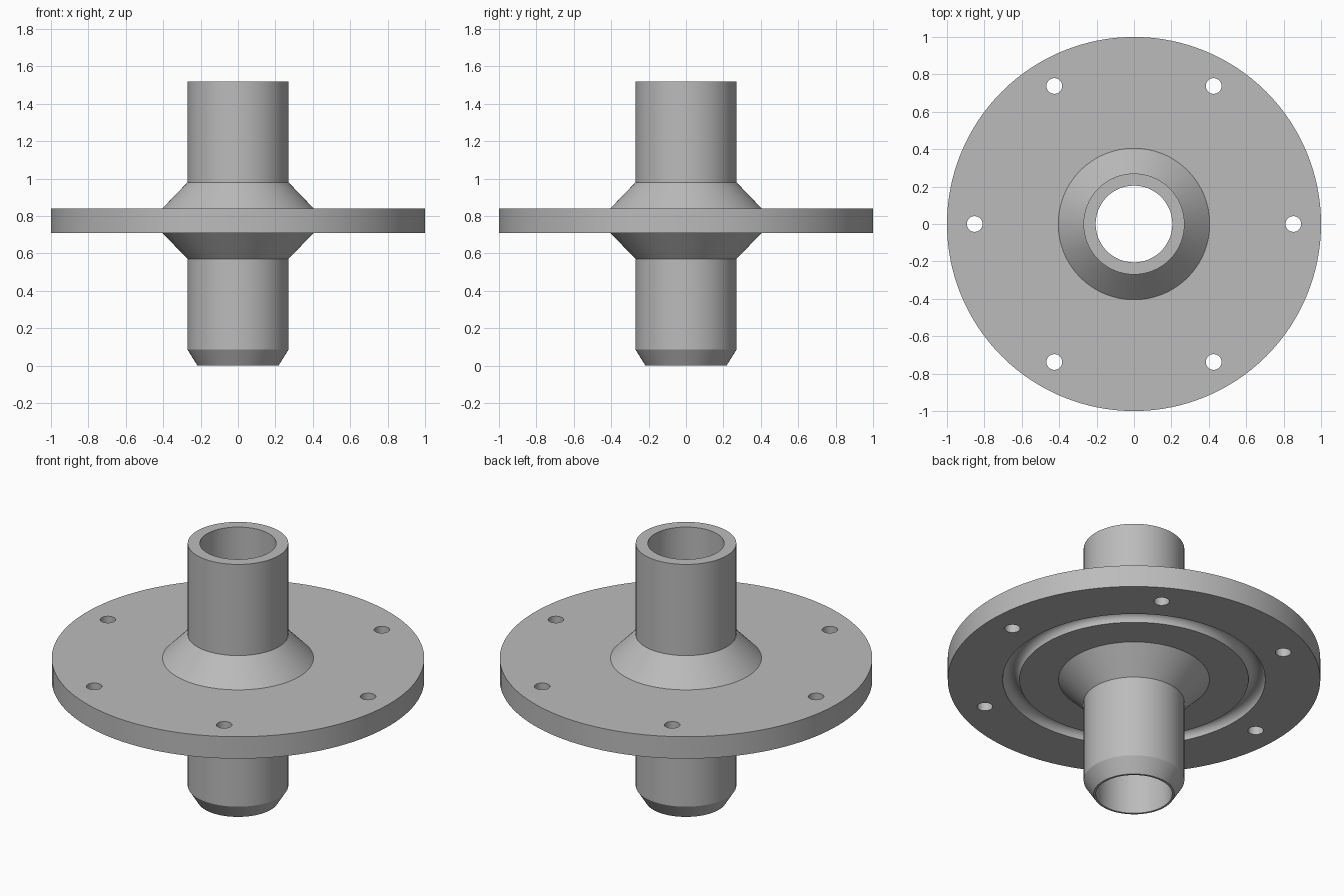
import bpy
import bmesh
from math import pi, cos, sin, radians
from mathutils import Matrix, Vector

if "Cube" in bpy.data.objects:
    bpy.data.objects.remove(bpy.data.objects["Cube"], do_unlink=True)

SEGMENTS = 128
BORE, TUBE, CONE, RIM = 0.205, 0.27, 0.405, 1.0
FLANGE_LOW, FLANGE_HIGH, HEIGHT = 0.71, 0.84, 1.52
GROOVE_MID, GROOVE_R = 0.66, 0.045

# Grey metal
metal = bpy.data.materials.new("grey_metal")
metal.use_nodes = True
metal.diffuse_color = (0.5, 0.5, 0.5, 1)
metal.node_tree.nodes["Principled BSDF"].inputs["Base Color"].default_value = metal.diffuse_color


def add_object(name, bm):
    bmesh.ops.recalc_face_normals(bm, faces=bm.faces)
    mesh = bpy.data.meshes.new(name)
    bm.to_mesh(mesh)
    bm.free()
    mesh.materials.append(metal)
    obj = bpy.data.objects.new(name, mesh)
    bpy.context.collection.objects.link(obj)
    return obj


# Closed section of the hub: bevelled tube, cones, flange with round groove
groove = [(GROOVE_MID - GROOVE_R * cos(pi * i / 12),
           FLANGE_LOW + GROOVE_R * sin(pi * i / 12)) for i in range(13)]
section = [(BORE, 0), (0.217, 0), (TUBE, 0.085), (TUBE, 0.57), (CONE, FLANGE_LOW),
           *groove, (RIM, FLANGE_LOW), (RIM, FLANGE_HIGH), (CONE, FLANGE_HIGH),
           (TUBE, 0.98), (TUBE, HEIGHT), (BORE, HEIGHT)]

bm = bmesh.new()
verts = [bm.verts.new((r, 0, z)) for r, z in section]
edges = [bm.edges.new((v, verts[i - 1])) for i, v in enumerate(verts)]
bmesh.ops.spin(bm, geom=verts + edges, cent=(0, 0, 0), axis=(0, 0, 1),
               angle=2 * pi, steps=SEGMENTS, use_merge=True)
bmesh.ops.remove_doubles(bm, verts=bm.verts, dist=1e-5)
hub = add_object("flanged_hub", bm)

# Six bolt holes through the flange
bm = bmesh.new()
for i in range(6):
    turn = Matrix.Rotation(i * pi / 3, 4, "Z")
    spot = Matrix.Translation(Vector((0.852, 0, (FLANGE_LOW + FLANGE_HIGH) / 2)))
    bmesh.ops.create_cone(bm, cap_ends=True, segments=32, radius1=0.042, radius2=0.042,
                          depth=0.4, matrix=turn @ spot)
cutter = add_object("bolt_hole_cutter", bm)

bpy.ops.object.select_all(action="DESELECT")
hub.select_set(True)
bpy.context.view_layer.objects.active = hub
cut = hub.modifiers.new("bolt_holes", "BOOLEAN")
cut.operation = "DIFFERENCE"
cut.solver = "EXACT"
cut.object = cutter
bpy.ops.object.modifier_apply(modifier=cut.name)
bpy.data.objects.remove(cutter, do_unlink=True)

bpy.ops.object.shade_smooth_by_angle(angle=radians(25))
